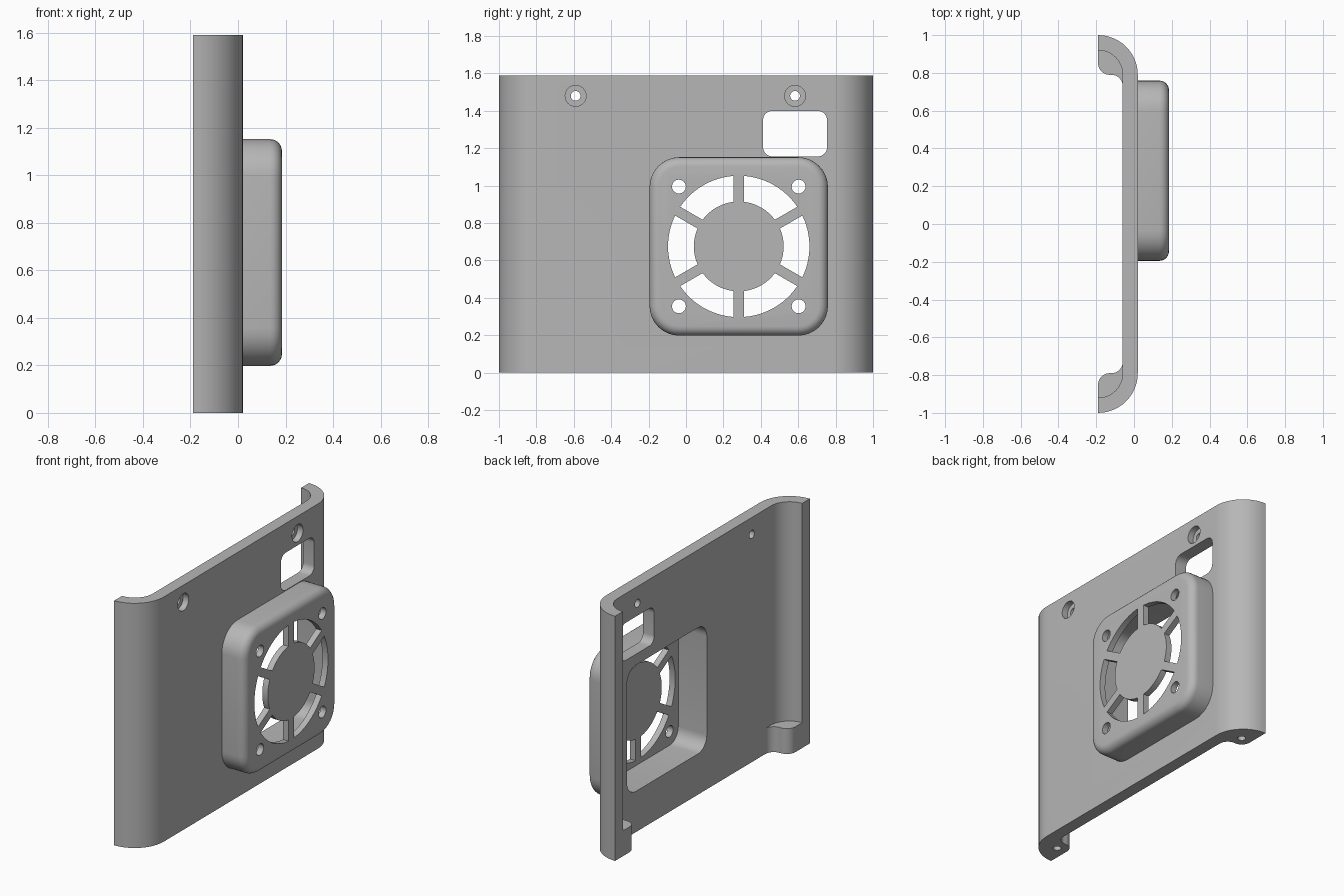
import bpy, bmesh
from math import sin, cos, asin, pi, radians
from mathutils import Vector

cube = bpy.data.objects.get("Cube")
if cube:
    bpy.data.objects.remove(cube, do_unlink=True)

grey = bpy.data.materials.new("plain grey")
grey.use_nodes = True
colour = (0.47, 0.47, 0.47, 1)
grey.diffuse_color = colour
grey.node_tree.nodes["Principled BSDF"].inputs["Base Color"].default_value = colour

HEIGHT = 1.59
BACK, INNER, OUTER, FRONT = -0.19, -0.06, 0.02, 0.185   # x levels
BEND_Y = 0.79                                           # centre of the edge bends
FAN_Y, FAN_Z = 0.282, 0.675


def arc(cx, cy, r, start, end, n=12):
    """Points on an arc, angles in degrees."""
    angles = [radians(start + (end - start) * i / n) for i in range(n + 1)]
    return [(cx + r * cos(a), cy + r * sin(a)) for a in angles]


def circle(cx, cy, r, n=32):
    return arc(cx, cy, r, 0, 360, n)[:-1]


def rounded_rect(cx, cy, hw, hh, r):
    pts = []
    for sx, sy, a in ((1, 1, 0), (-1, 1, 90), (-1, -1, 180), (1, -1, 270)):
        pts += arc(cx + sx * (hw - r), cy + sy * (hh - r), r, a, a + 90, 8)
    return pts


def prisms(name, outlines, low, high, axis):
    """Extrude closed outlines along x (outline in y, z) or z (outline in x, y)."""
    bm = bmesh.new()
    for pts in outlines:
        place = (lambda p: (low, *p)) if axis == "x" else (lambda p: (*p, low))
        face = bm.faces.new([bm.verts.new(place(p)) for p in pts])
        top = bmesh.ops.extrude_face_region(bm, geom=[face])["geom"]
        step = Vector((high - low, 0, 0) if axis == "x" else (0, 0, high - low))
        bmesh.ops.translate(bm, vec=step, verts=[g for g in top if isinstance(g, bmesh.types.BMVert)])
    bmesh.ops.recalc_face_normals(bm, faces=bm.faces)
    mesh = bpy.data.meshes.new(name)
    bm.to_mesh(mesh)
    bm.free()
    mesh.materials.append(grey)
    obj = bpy.data.objects.new(name, mesh)
    bpy.context.collection.objects.link(obj)
    return obj


def combine(target, tool, operation="DIFFERENCE"):
    """Apply a boolean and discard the tool object."""
    tool.hide_render = True
    mod = target.modifiers.new("boolean", "BOOLEAN")
    mod.operation, mod.object, mod.solver = operation, tool, "EXACT"
    with bpy.context.temp_override(object=target, active_object=target):
        bpy.ops.object.modifier_apply(modifier=mod.name)
    bpy.data.objects.remove(tool, do_unlink=True)


def smooth(obj):
    bpy.ops.object.select_all(action="DESELECT")
    obj.select_set(True)
    bpy.context.view_layer.objects.active = obj
    bpy.ops.object.shade_smooth_by_angle(angle=radians(30))


# Panel with both upright edges bent backwards
r_out, r_in = OUTER - BACK, INNER - BACK
profile = (arc(BACK, -BEND_Y, r_out, -90, 0) + arc(BACK, BEND_Y, r_out, 0, 90)
           + arc(BACK, BEND_Y, r_in, 90, 0) + arc(BACK, -BEND_Y, r_in, 0, -90))
panel = prisms("vented_panel", [profile], 0, HEIGHT, "z")

# Raised fan housing with a rounded outer rim
housing = prisms("fan_housing", [rounded_rect(FAN_Y, FAN_Z, 0.477, 0.477, 0.16)], -0.02, FRONT, "x")
bm = bmesh.new()
bm.from_mesh(housing.data)
rim = [e for e in bm.edges if all(v.co.x > FRONT - 0.001 for v in e.verts)]
bmesh.ops.bevel(bm, geom=rim, offset=0.05, segments=6, profile=0.5, affect="EDGES")
bm.to_mesh(housing.data)
bm.free()
combine(panel, housing, "UNION")

# Fan pocket open to the back
combine(panel, prisms("pocket", [rounded_rect(FAN_Y, FAN_Z, 0.41, 0.41, 0.09)], -0.3, FRONT - 0.04, "x"))

# Six vents between parallel-sided spokes, and four fan screw holes
HUB, VENT, HALF_SPOKE = 0.24, 0.378, 0.027
vents = []
for k in range(6):
    mid = 60 * k
    a = 30 - asin(HALF_SPOKE / VENT) * 180 / pi
    b = 30 - asin(HALF_SPOKE / HUB) * 180 / pi
    vents.append(arc(FAN_Y, FAN_Z, VENT, mid - a, mid + a)
                 + arc(FAN_Y, FAN_Z, HUB, mid + b, mid - b))
screws = [circle(FAN_Y + sy * 0.32, FAN_Z + sz * 0.32, 0.037) for sy in (-1, 1) for sz in (-1, 1)]
combine(panel, prisms("vent_cutter", vents + screws, 0.1, 0.3, "x"))

# Cable window and counterbored mounting holes
mounts = [(-0.59, 1.48), (0.583, 1.48)]
window = rounded_rect(0.583, 1.278, 0.171, 0.122, 0.05)
combine(panel, prisms("hole_cutter", [window] + [circle(*m, 0.026) for m in mounts], -0.15, 0.1, "x"))
combine(panel, prisms("bore_cutter", [circle(*m, 0.056) for m in mounts], -0.02, 0.1, "x"))
smooth(panel)

# Screw blocks in the lower corners, each with a blind hole from below
for side, name in ((1, "left_screw_block"), (-1, "right_screw_block")):
    outline = (arc(BACK, BEND_Y, r_in, 90, 0) + arc(-0.12, 0.73, 0.06, 0, 90, 8)
               + arc(-0.13, 0.85, 0.06, 270, 180, 8))
    block = prisms(name, [[(x, side * y) for x, y in outline]], 0, 0.165, "z")
    combine(block, prisms("pilot_hole", [circle(-0.12, side * 0.86, 0.024)], -0.1, 0.12, "z"))
    smooth(block)
